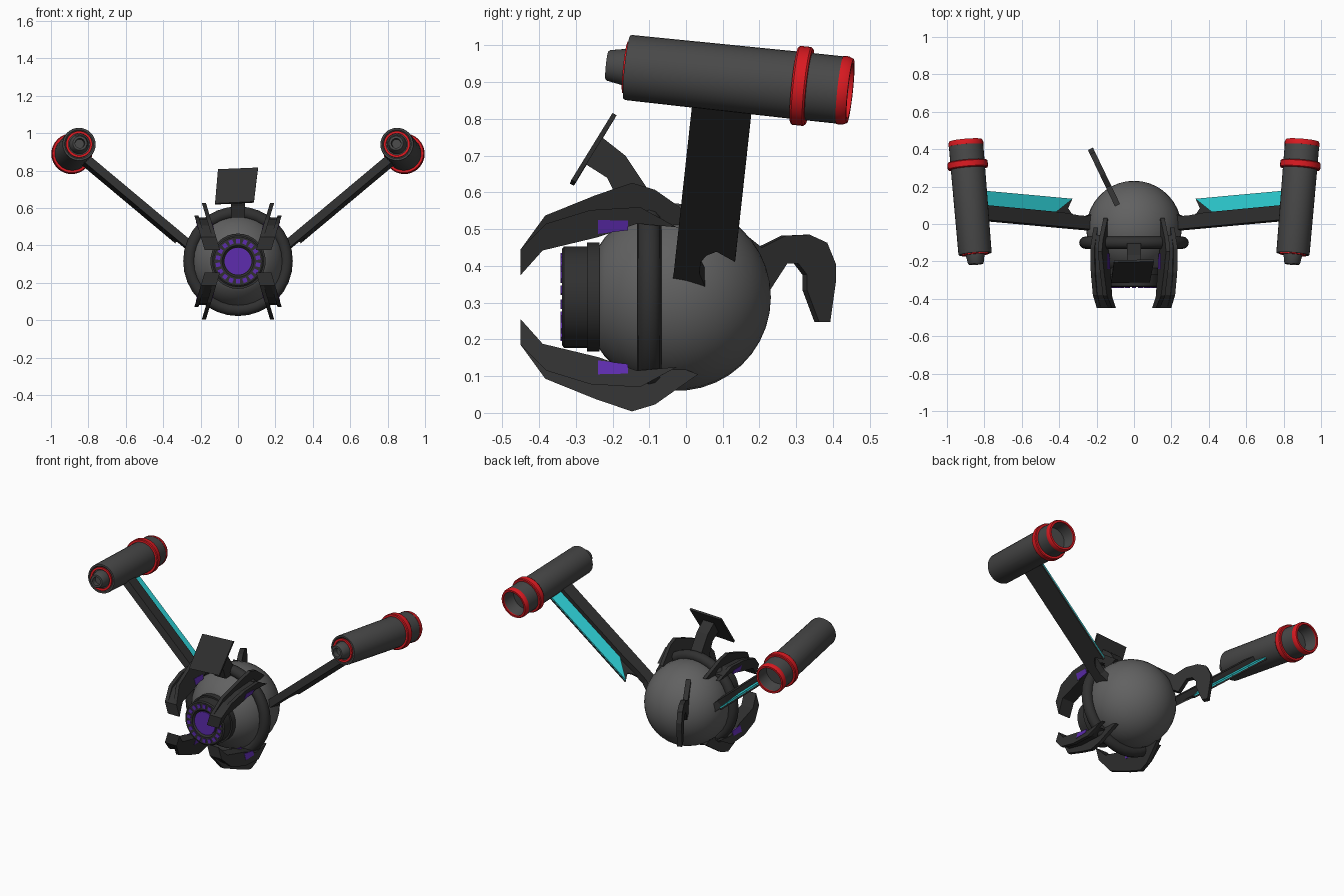
import bpy, bmesh, math
from mathutils import Vector, Matrix

if "Cube" in bpy.data.objects:
    bpy.data.objects.remove(bpy.data.objects["Cube"])

def mat(name, c):
    m = bpy.data.materials.new(name)
    m.diffuse_color = (*c, 1)
    m.use_nodes = True
    m.node_tree.nodes["Principled BSDF"].inputs["Base Color"].default_value = m.diffuse_color
    return m

GREY = mat("hull_grey", (.12, .12, .12))
MID = mat("mid_grey", (.065, .065, .065))
DARK = mat("dark_grey", (.03, .03, .03))
RED = mat("red", (.7, .01, .015))
CYAN = mat("cyan", (.03, .68, .72))
PURPLE = mat("purple", (.11, .025, .42))
CZ = .315   # height of the body axis

def finish(bm, name, m, smooth=False):
    bmesh.ops.remove_doubles(bm, verts=bm.verts, dist=1e-5)
    bmesh.ops.recalc_face_normals(bm, faces=bm.faces)
    me = bpy.data.meshes.new(name)
    bm.to_mesh(me)
    bm.free()
    me.materials.append(m)
    ob = bpy.data.objects.new(name, me)
    bpy.context.collection.objects.link(ob)
    if smooth:
        bpy.ops.object.select_all(action='DESELECT')
        ob.select_set(True)
        bpy.context.view_layer.objects.active = ob
        bpy.ops.object.shade_smooth_by_angle(angle=math.radians(35))
    return ob

def lathe(name, prof, m, mtx=None, seg=32, closed=False):
    """Spin (radius, y) points about the y axis."""
    mtx = mtx or Matrix.Translation((0, 0, CZ))
    bm = bmesh.new()
    rings = []
    for r, y in prof:
        rings.append([bm.verts.new(mtx @ Vector((r * math.cos(a), y, r * math.sin(a))))
                      for a in (2 * math.pi * i / seg for i in range(seg))])
    n = len(prof)
    for k in range(n if closed else n - 1):
        a, b = rings[k], rings[(k + 1) % n]
        for i in range(seg):
            j = (i + 1) % seg
            bm.faces.new((a[i], a[j], b[j], b[i]))
    return finish(bm, name, m, True)

def slab(name, bottom, top, m):
    """Solid between two matching outlines."""
    bm = bmesh.new()
    a = [bm.verts.new(p) for p in bottom]
    b = [bm.verts.new(p) for p in top]
    bm.faces.new(a)
    bm.faces.new(b)
    for i in range(len(a)):
        j = (i + 1) % len(a)
        bm.faces.new((a[i], a[j], b[j], b[i]))
    return finish(bm, name, m)

# Body sphere, cut flat at the front
R, CY = .255, -.024
a0 = math.acos(.221 / R)
prof = [(0, -.245)] + [(R * math.sin(a), CY - R * math.cos(a))
                       for a in (a0 + (math.pi - a0) * i / 16 for i in range(17))]
lathe("body_sphere", prof, GREY)

# Ring around the body
lathe("body_ring", [(.26 + .033 * math.cos(a), -.1 + .033 * math.sin(a))
                    for a in (math.pi * i / 6 for i in range(12))], DARK, closed=True)

# Eye
lathe("eye_housing", [(0, -.328), (.075, -.328), (.085, -.338), (.13, -.338), (.138, -.332), (.138, -.27),
                      (.148, -.27), (.148, -.235), (0, -.235)], DARK)
lathe("eye_iris", [(0, -.334), (.072, -.334), (.072, -.325), (0, -.325)], PURPLE)
bm = bmesh.new()
for i in range(18):
    rot = Matrix.Rotation(2 * math.pi * i / 18, 4, 'Y')
    bmesh.ops.create_cube(bm, size=1, matrix=Matrix.Translation((0, 0, CZ)) @ rot
                          @ Matrix.Translation((0, -.337, .108)) @ Matrix.Diagonal((.022, .008, .024, 1)))
finish(bm, "eye_lights", PURPLE)

# Claw outlines as (y, distance from body axis)
INNER = [(-.02, .19), (-.133, .2), (-.24, .163), (-.39, .127), (-.45, .06)]
OUTER_PLATE = [(-.45, .13), (-.38, .2), (-.26, .237), (-.125, .245), (-.025, .19)]
INNER_PLATE = [(-.45, .13), (-.383, .222), (-.247, .277), (-.147, .311), (-.084, .292), (.033, .21)]
CORE = [(-.45, .13), (-.38, .19), (-.26, .225), (-.125, .235), (-.06, .21)]
WINDOW = [(-.24, .172), (-.24, .21), (-.158, .208), (-.158, .182)]

def claw_plate(name, outline, x0, x1, sx, sz, m):
    def side(x):
        return [(sx * (x + .3 * (d - .1)), y, CZ + sz * d) for y, d in outline]
    slab(name, side(x0), side(x1), m)

for sx in (1, -1):
    for sz in (1, -1):
        claw_plate("claw_outer_plate", OUTER_PLATE + INNER, .168, .19, sx, sz, DARK)
        claw_plate("claw_inner_plate", INNER_PLATE + INNER, .108, .13, sx, sz, DARK)
        claw_plate("claw_core", CORE + INNER[1:], .125, .175, sx, sz, DARK)
        claw_plate("claw_outer_window", WINDOW, .187, .192, sx, sz, PURPLE)
        claw_plate("claw_inner_window", WINDOW, .106, .111, sx, sz, PURPLE)

# Wings: arm, blade and engine on each side
U = Vector((.765, .07, .64)).normalized()
V = Vector((.08, .99, -.105)).normalized()
W = U.cross(V).normalized()
ROOT = Vector((.25, -.035, .367))
BAR = [(-.05, -.01), (.0, 0), (.78, 0), (.78, .08), (.2, .078), (.09, .07), (.03, .07), (-.05, .1)]
BLADE = [(.06, .06), (.11, .085), (.13, .11), (.095, .163), (.78, .163), (.78, .06)]
PANEL = [(.1, .162), (.78, .162), (.78, .078), (.23, .078)]

def wing_part(name, outline, w0, w1, s, m):
    def layer(w):
        pts = [ROOT + U * u + V * v + W * w for u, v in outline]
        return [(s * p.x, p.y, p.z) for p in pts]
    slab(name, layer(w0), layer(w1), m)

for s in (1, -1):
    wing_part("wing_arm", BAR, 0, .045, s, DARK)
    wing_part("wing_blade", BLADE, 0, .01, s, DARK)
    wing_part("wing_panel", PANEL, .01, .018, s, CYAN)
    axis = Vector((s * .055, .66, -.07))
    M = Matrix.Translation((s * .845, -.215, .946)) @ axis.to_track_quat('Y', 'Z').to_matrix().to_4x4()
    lathe("engine_body", [(0, .06), (.072, .06), (.078, .055), (.087, .055), (.089, .06), (.092, .52),
                          (.092, .655), (.078, .66), (.072, .58), (0, .58)], MID, M)
    lathe("engine_nozzle", [(0, .03), (.024, .03), (.026, .0), (.038, .0), (.042, .005),
                            (.052, .06), (.052, .08), (0, .08)], MID, M)
    lathe("engine_front_ring", [(.058, .05), (.071, .05), (.071, .065), (.058, .065)], RED, M, closed=True)
    lathe("engine_rear_band", [(.088, .515), (.104, .515), (.108, .52), (.108, .55), (.104, .555), (.088, .555)],
          RED, M, closed=True)
    lathe("engine_rear_lip", [(.08, .64), (.0935, .64), (.0935, .655), (.088, .668), (.076, .668)],
          RED, M, closed=True)

# Screen plate and its stem above the body
quad = [Vector(p) for p in ((-.107, -.205, .807), (.107, -.2, .816), (.085, -.312, .634), (-.123, -.316, .624))]
back = Vector((0, .011, -.006))
slab("top_screen", quad, [p + back for p in quad], DARK)
STEM = [(-.235, .755), (-.165, .70), (-.105, .61), (-.09, .55), (-.18, .55), (-.2, .61), (-.215, .64), (-.278, .68)]
slab("screen_stem", [(-.038, y, z) for y, z in STEM], [(.038, y, z) for y, z in STEM], DARK)

# Hooked tail, turned off to one side
HOOK = [(.1, .53), (.2, .45), (.265, .482), (.33, .485), (.378, .463), (.402, .404), (.402, .36), (.386, .247),
        (.356, .247), (.323, .335), (.323, .376), (.3, .406), (.269, .406), (.223, .335), (.12, .4)]

def hook_side(o):
    return [(-.088 - (y - .1) * .48 + o * .9, y + o * .43, z) for y, z in HOOK]
slab("tail_hook", hook_side(-.015), hook_side(.015), DARK)
